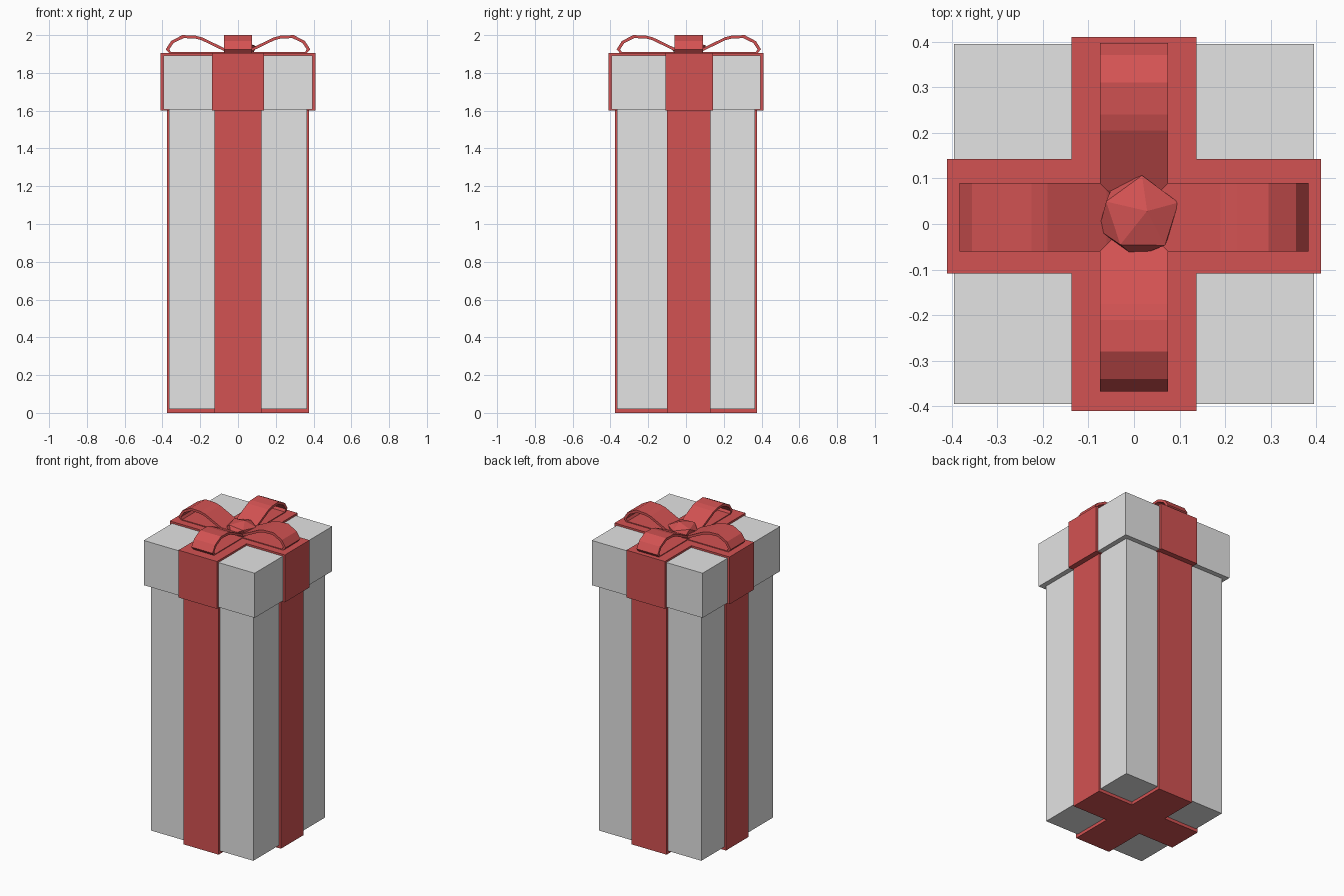
import bpy, bmesh, math
from mathutils import Matrix

cube = bpy.data.objects.get("Cube")
if cube:
    bpy.data.objects.remove(cube, do_unlink=True)


def material(name, rgb):
    mat = bpy.data.materials.new(name)
    mat.use_nodes = True
    mat.diffuse_color = (*rgb, 1)
    mat.node_tree.nodes["Principled BSDF"].inputs["Base Color"].default_value = (*rgb, 1)
    return mat


PAPER = material("pale grey card", (0.77, 0.77, 0.77))
RED = material("ribbon red", (0.65, 0.085, 0.085))
CY = 0.015  # ribbon centre line along y


def finish(bm, name, mat):
    bmesh.ops.recalc_face_normals(bm, faces=bm.faces)
    mesh = bpy.data.meshes.new(name)
    bm.to_mesh(mesh)
    bm.free()
    mesh.materials.append(mat)
    obj = bpy.data.objects.new(name, mesh)
    bpy.context.collection.objects.link(obj)
    return obj


def prism(name, outline, z0, z1, mat):
    """Extrude a flat outline upward."""
    bm = bmesh.new()
    face = bm.faces.new([bm.verts.new((x, y, z0)) for x, y in outline])
    new = bmesh.ops.extrude_face_region(bm, geom=[face])["geom"]
    bmesh.ops.translate(bm, vec=(0, 0, z1 - z0),
                        verts=[v for v in new if isinstance(v, bmesh.types.BMVert)])
    return finish(bm, name, mat)


def square(h):
    return [(-h, -h), (h, -h), (h, h), (-h, h)]


def cross(reach, w, y0, y1):
    """Plus-shaped outline of two crossing ribbons."""
    return [(-w, -reach), (w, -reach), (w, y0), (reach, y0), (reach, y1), (w, y1),
            (w, reach), (-w, reach), (-w, y1), (-reach, y1), (-reach, y0), (-w, y0)]


# Box and lid
prism("box_body", square(0.364), 0.02, 1.61, PAPER)
prism("lid", square(0.395), 1.605, 1.893, PAPER)

# Ribbons wrapped around the box and the lid
prism("body_ribbon", cross(0.376, 0.125, -0.1, 0.13), 0, 1.602, RED)
prism("lid_ribbon", cross(0.41, 0.137, -0.108, 0.142), 1.6, 1.905, RED)

# Bow loops: a closed strip with an outer and an inner outline
OUTER = [(0.03, 1.905), (0.06, 1.925), (0.19, 1.988), (0.225, 1.997), (0.295, 2.0),
         (0.355, 1.968), (0.382, 1.925), (0.365, 1.905)]
INNER = [(0.07, 1.91), (0.075, 1.916), (0.195, 1.974), (0.228, 1.982), (0.288, 1.984),
         (0.342, 1.958), (0.364, 1.925), (0.355, 1.91)]


def bow_loop(name, angle):
    bm = bmesh.new()
    rings = [[bm.verts.new((r, y, z)) for r, z in profile]
             for y in (-0.075, 0.075) for profile in (OUTER, INNER)]
    n = len(OUTER)
    for a, b in ((0, 1), (2, 3), (0, 2), (1, 3)):
        for i in range(n):
            j = (i + 1) % n
            bm.faces.new((rings[a][i], rings[a][j], rings[b][j], rings[b][i]))
    bmesh.ops.transform(bm, verts=bm.verts,
                        matrix=Matrix.Translation((0, CY, 0)) @ Matrix.Rotation(angle, 4, "Z"))
    return finish(bm, name, RED)


for i, side in enumerate(("left", "back", "right", "front")):
    bow_loop("bow_loop_" + side, i * math.pi / 2)

# Faceted knot, tilted and flattened
bm = bmesh.new()
bmesh.ops.create_icosphere(bm, subdivisions=1, radius=0.095)
place = (Matrix.Translation((0.01, 0.017, 1.93)) @ Matrix.Diagonal((1, 1, 0.45, 1))
         @ Matrix.Rotation(0.2, 4, "Y") @ Matrix.Rotation(-0.12, 4, "X")
         @ Matrix.Rotation(0.3, 4, "Z"))
bmesh.ops.transform(bm, verts=bm.verts, matrix=place)
finish(bm, "bow_knot", RED)
